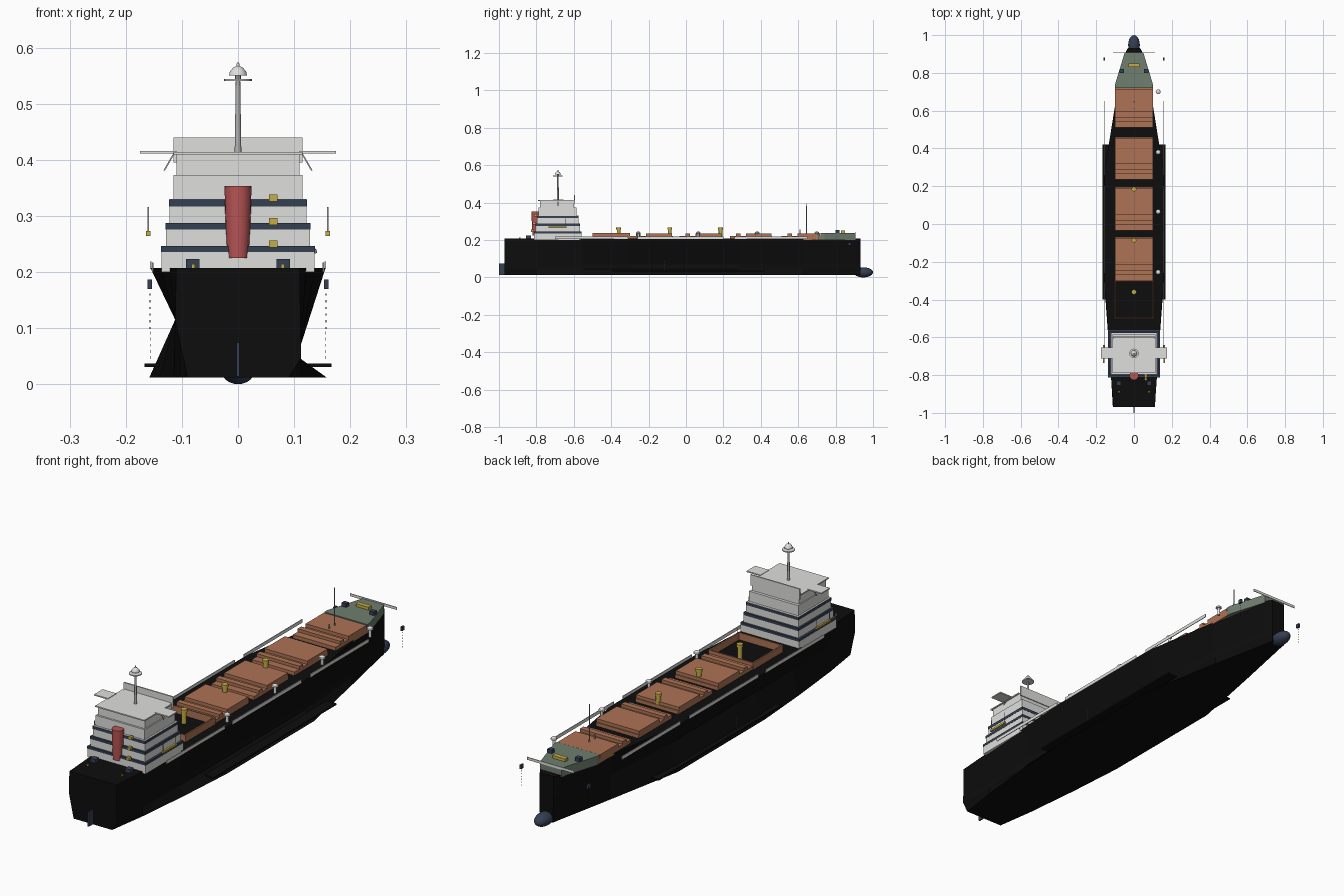
import bpy, bmesh, math
from mathutils import Matrix

if "Cube" in bpy.data.objects:
    bpy.data.objects.remove(bpy.data.objects["Cube"])

COLOURS = {
    "hull_black": (0.004, 0.004, 0.004), "hatch_brown": (0.42, 0.17, 0.09),
    "house_white": (0.74, 0.74, 0.72), "window_navy": (0.035, 0.05, 0.085),
    "deck_green": (0.16, 0.21, 0.16), "crane_yellow": (0.56, 0.42, 0.06),
    "funnel_red": (0.48, 0.09, 0.09), "mast_grey": (0.45, 0.45, 0.45),
}
MATS = {}
for n, c in COLOURS.items():
    MATS[n] = bpy.data.materials.new(n)
    MATS[n].diffuse_color = (*c, 1)


def finish(name, bm, mat, smooth=False):
    bmesh.ops.recalc_face_normals(bm, faces=bm.faces)
    me = bpy.data.meshes.new(name)
    bm.to_mesh(me)
    bm.free()
    me.materials.append(MATS[mat])
    ob = bpy.data.objects.new(name, me)
    bpy.context.collection.objects.link(ob)
    if smooth:
        bpy.ops.object.select_all(action='DESELECT')
        ob.select_set(True)
        bpy.context.view_layer.objects.active = ob
        bpy.ops.object.shade_smooth_by_angle(angle=math.radians(40))
    return ob


def box(name, mat, x, y, z):
    """Box from (min, max) pairs."""
    bm = bmesh.new()
    m = Matrix.Translation([(a + b) / 2 for a, b in (x, y, z)])
    m = m @ Matrix.Diagonal([b - a for a, b in (x, y, z)] + [1])
    bmesh.ops.create_cube(bm, size=1, matrix=m)
    return finish(name, bm, mat)


def pair(name, mat, x, y, z):
    """Box on the right and its mirror on the left."""
    box(name + "_right", mat, x, y, z)
    box(name + "_left", mat, (-x[1], -x[0]), y, z)


def turned(name, mat, x, y, profile, n=16):
    """Solid of revolution from (radius, z) points."""
    bm = bmesh.new()
    rings = [[bm.verts.new((x + r * math.cos(2 * math.pi * i / n),
                            y + r * math.sin(2 * math.pi * i / n), z))
              for i in range(n)] for r, z in profile]
    loft(bm, rings)
    return finish(name, bm, mat, True)


def loft(bm, rings):
    n = len(rings[0])
    for a, b in zip(rings, rings[1:]):
        for i in range(n):
            j = (i + 1) % n
            bm.faces.new((a[i], a[j], b[j], b[i]))
    bm.faces.new(rings[0])
    bm.faces.new(rings[-1])


# hull: y, deck half width, waist half width, bottom half width
bm = bmesh.new()
rings = []
for y, w, m, b in [(-.97, .11, .112, .09), (-.8, .122, .112, .115), (-.55, .138, .112, .14),
                   (-.3, .156, .112, .158), (.28, .156, .112, .158), (.63, .1, .09, .09),
                   (.9, .05, .04, .035), (.932, .032, .032, .03)]:
    ring = [(w, .207), (m, .07), (m, .045), (b, .012), (-b, .012), (-m, .115), (-w, .207)]
    rings.append([bm.verts.new((px, y, pz)) for px, pz in ring])
loft(bm, rings)
finish("hull", bm, "hull_black")

# bulbous bow, rudder, bilge keels
bm = bmesh.new()
bmesh.ops.create_uvsphere(bm, u_segments=20, v_segments=12, radius=1,
                          matrix=Matrix.Translation((0, .948, .027)) @ Matrix.Diagonal((.031, .052, .027, 1)))
finish("bow_bulb", bm, "window_navy", True)
box("rudder", "window_navy", (-.003, .003), (-1, -.96), (.014, .074))
pair("bilge_keel", "hull_black", (.12, .167), (-.4, .42), (.031, .037))

# forecastle deck
bm = bmesh.new()
fore = [(-.1, .72), (.1, .72), (.1, .74), (.05, .905), (-.05, .905), (-.1, .74)]
loft(bm, [[bm.verts.new((x, y, z)) for x, y in fore] for z in (.2, .238)])
finish("forecastle", bm, "deck_green")
box("bow_bulwark", "house_white", (-.11, .11), (.904, .907), (.232, .243))
box("anchor_winch", "crane_yellow", (-.03, .03), (.83, .85), (.238, .25))
pair("mooring_winch", "window_navy", (.054, .076), (.8, .82), (.238, .253))

# hatch covers: aft panel, ridge strips and main panel for each hold
for i, (a, b) in enumerate([(-.3, -.07), (-.035, .195), (.235, .46), (.51, .72)]):
    k = f"hatch_{i + 1}_"
    box(k + "base", "hatch_brown", (-.1, .1), (a, b), (.2, .222))
    box(k + "ridge", "hatch_brown", (-.1, .1), (a + .032, a + .056), (.222, .235))
    box(k + "main_panel", "hatch_brown", (-.1, .1), (a + .085, b - .004), (.222, .236))

# open aft hold with its coaming
pair("coaming_side", "hatch_brown", (.098, .104), (-.5, -.3), (.205, .237))
for y in (-.5, -.305):
    box("coaming_end", "hatch_brown", (-.104, .104), (y, y + .005), (.205, .237))

# side bulwark rails
for a, b in [(-.7, -.31), (-.26, .2), (.26, .65)]:
    pair("side_rail", "house_white", (.154, .157), (a, b), (.205, .219))

# deck vents along the right side
for y in (-.255, .065, .38, .7):
    turned("deck_vent", "house_white", .128, y,
           [(.006, .2), (.006, .232), (.013, .234), (.012, .24), (.005, .245)], 12)

# deck crane pedestals
for y in (-.36, -.087, .185):
    turned("deck_crane", "crane_yellow", 0, y, [(.01, .2), (.01, .255), (.013, .256), (.013, .268)], 12)

# fore mast
turned("fore_mast", "mast_grey", 0, .645, [(.003, .22), (.002, .395)], 8)
turned("fore_post", "mast_grey", 0, .61, [(.003, .22), (.003, .255)], 8)

# accommodation house: half width, y range, z range
tiers = [(.136, -.812, -.56, .2, .236), (.128, -.804, -.568, .236, .286), (.122, -.796, -.576, .286, .33),
         (.115, -.788, -.586, .33, .373), (.11, -.78, -.598, .373, .413)]
for i, (w, a, b, lo, hi) in enumerate(tiers):
    box(f"house_tier_{i + 1}", "house_white", (-w, w), (a, b), (lo, hi))
for w, a, b, lo, hi in [(.137, -.813, -.559, .236, .246), (.129, -.805, -.567, .276, .287),
                        (.123, -.797, -.575, .317, .329)]:
    box("window_band", "window_navy", (-w, w), (a, b), (lo, hi))
box("bridge_roof", "house_white", (-.115, .115), (-.79, -.61), (.409, .414))
box("bridge_screen", "house_white", (-.115, .115), (-.6, -.594), (.395, .44))
pair("bridge_wing", "house_white", (.11, .175), (-.712, -.655), (.411, .416))

# wing struts
for s in (-1, 1):
    bm = bmesh.new()
    loft(bm, [[bm.verts.new((s * x, y, z)) for x, y in ((x0, -.687), (x0 + .003, -.687),
               (x0 + .003, -.682), (x0, -.682))] for x0, z in ((.112, .412), (.13, .381))])
    finish("wing_strut", bm, "mast_grey")

# radar mast
turned("radar_mast", "mast_grey", 0, -.685, [(.006, .41), (.004, .54)], 10)
turned("radar_disc", "house_white", 0, -.685, [(.025, .54), (.025, .544)], 20)
turned("radar_dome", "house_white", 0, -.685,
       [(.016, .55), (.0145, .557), (.009, .564), (.003, .567), (.002, .573)], 16)
turned("dome_neck", "mast_grey", 0, -.685, [(.005, .542), (.005, .552)], 8)

# funnel
turned("funnel", "funnel_red", 0, -.802, [(.019, .225), (.021, .26), (.023, .31), (.024, .353)], 20)

# lifeboats and davits
pair("lifeboat", "crane_yellow", (.156, .164), (-.735, -.64), (.264, .273))
for y in (-.73, -.645):
    pair("davit", "mast_grey", (.159, .161), (y - .001, y + .001), (.27, .316))

# stair landings on the aft wall
for z, y in ((.248, -.813), (.288, -.805), (.33, -.797)):
    box("stair_landing", "crane_yellow", (.055, .07), (y - .015, y), (z - .004, z + .008))

# aft deck gear
pair("stern_winch", "window_navy", (.069, .093), (-.855, -.83), (.205, .223))
pair("stern_bollard", "crane_yellow", (.077, .083), (-.893, -.885), (.205, .214))
pair("stern_post", "mast_grey", (.151, .153), (-.56, -.558), (.2, .217))

# anchors with chain links
pair("anchor", "window_navy", (.153, .161), (.866, .882), (.17, .187))
for i in range(6):
    z = .098 + i * .012
    pair("chain_link", "hull_black", (.1555, .1575), (.873, .875), (z, z + .004))

# draught marks
for i in range(5):
    z = .045 + i * .011
    pair("draught_mark", "funnel_red", (.1555, .157), (-.118, -.113), (z, z + .005))

for m in bpy.data.materials:
    if m.users and not m.is_grease_pencil:
        m.use_nodes = True
        m.node_tree.nodes["Principled BSDF"].inputs["Base Color"].default_value = m.diffuse_color
